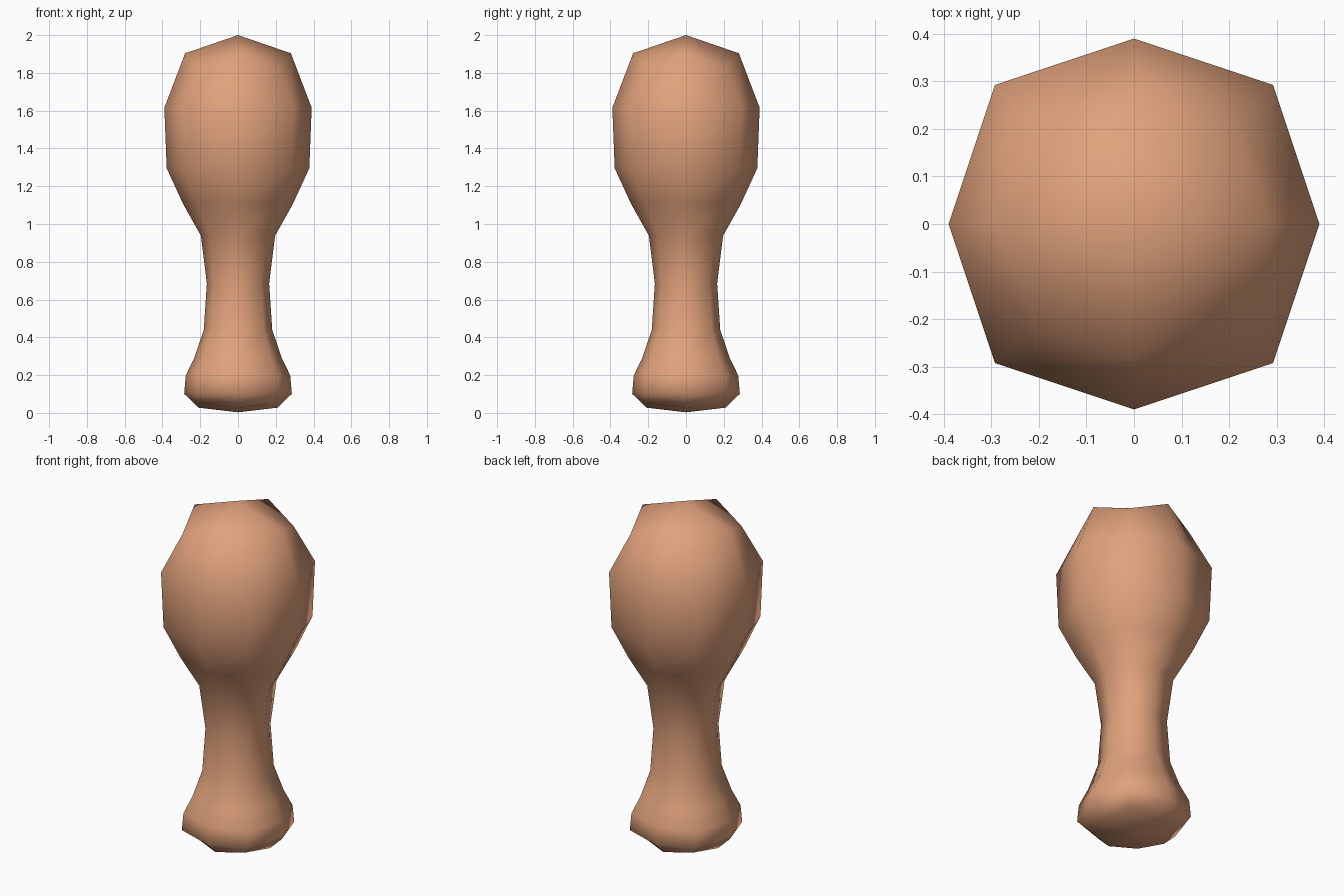
import bpy, bmesh

if "Cube" in bpy.data.objects:
    bpy.data.objects.remove(bpy.data.objects["Cube"])

# Square cage sections: (half width, height)
SECTIONS = [(0.275, 0.003), (0.295, 0.20), (0.165, 0.39),
            (0.165, 0.98), (0.415, 1.23), (0.365, 2.0)]

clay = bpy.data.materials.new("tan")
clay.diffuse_color = (0.75, 0.36, 0.20, 1.0)
clay.use_nodes = True
clay.node_tree.nodes["Principled BSDF"].inputs["Base Color"].default_value = clay.diffuse_color

# Stack the sections into a closed column
bm = bmesh.new()
rings = [[bm.verts.new((sx * w, sy * w, z))
          for sx, sy in ((-1, -1), (1, -1), (1, 1), (-1, 1))]
         for w, z in SECTIONS]
for low, high in zip(rings, rings[1:]):
    for i in range(4):
        j = (i + 1) % 4
        bm.faces.new((low[i], low[j], high[j], high[i]))
bm.faces.new(rings[0][::-1])
bm.faces.new(rings[-1])
for f in bm.faces:
    f.smooth = True

mesh = bpy.data.meshes.new("club_body")
bm.to_mesh(mesh)
bm.free()
mesh.materials.append(clay)
body = bpy.data.objects.new("club_body", mesh)
bpy.context.collection.objects.link(body)

# One subdivision rounds the column to eight sides
sub = body.modifiers.new("rounding", 'SUBSURF')
sub.levels = sub.render_levels = 1
sub.use_limit_surface = False
